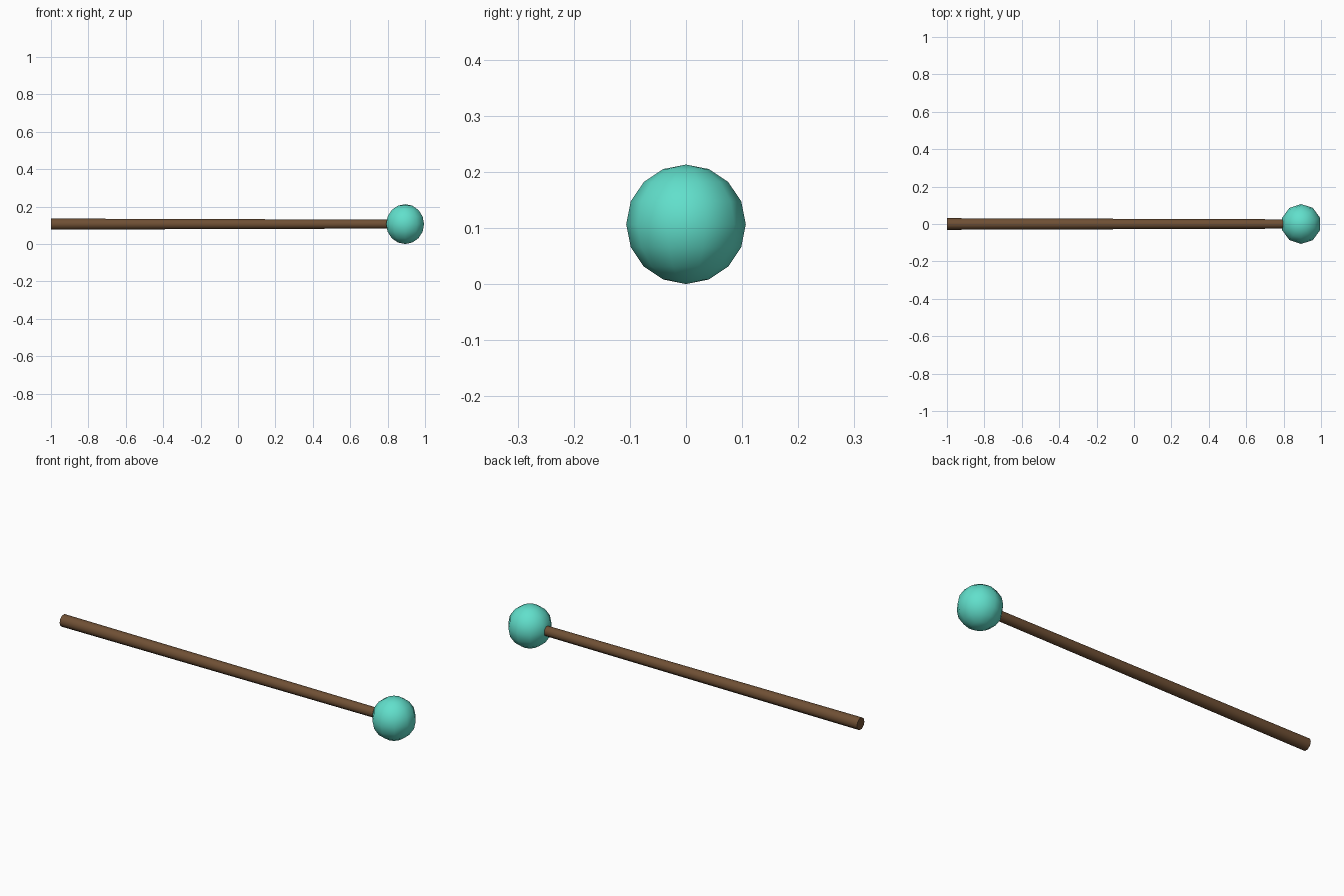
import bpy
import math

if "Cube" in bpy.data.objects:
    bpy.data.objects.remove(bpy.data.objects["Cube"])

R = 0.1065  # ball radius, also the height of the shaft axis


def finish(obj, name, color):
    obj.name = name
    mat = bpy.data.materials.new(name + "_color")
    mat.diffuse_color = (*color, 1.0)
    mat.use_nodes = True
    mat.node_tree.nodes["Principled BSDF"].inputs["Base Color"].default_value = mat.diffuse_color
    obj.data.materials.append(mat)
    bpy.ops.object.shade_smooth_by_angle(angle=math.radians(50))


# Ball head: low-poly sphere with ten segments, resting on the ground
bpy.ops.mesh.primitive_uv_sphere_add(
    segments=10, ring_count=8, radius=R, location=(1 - R, 0, R))
finish(bpy.context.object, "ball_head", (0.12, 0.74, 0.60))

# Shaft: slightly tapered rod, running from the far end into the ball
x0, x1 = -1.0, 0.82
bpy.ops.mesh.primitive_cone_add(
    vertices=10, radius1=0.031, radius2=0.025, depth=x1 - x0,
    location=((x0 + x1) / 2, 0, R), rotation=(0, math.pi / 2, 0))
finish(bpy.context.object, "shaft", (0.16, 0.08, 0.035))
